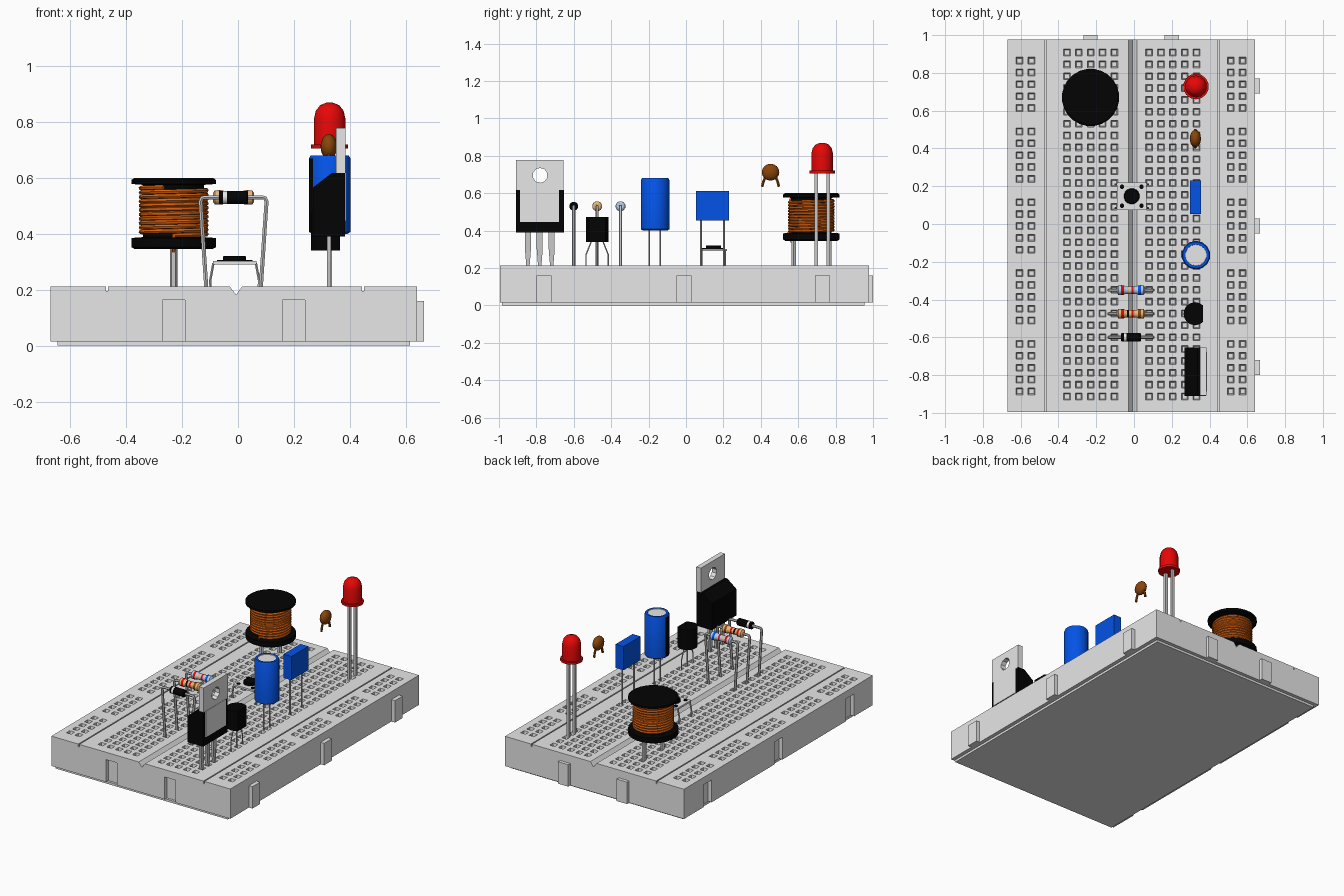
import bpy, bmesh, math
from mathutils import Vector

if "Cube" in bpy.data.objects:
    bpy.data.objects.remove(bpy.data.objects["Cube"])

def material(name, r, g, b):
    m = bpy.data.materials.new(name)
    m.diffuse_color = (r, g, b, 1)
    m.use_nodes = True
    m.node_tree.nodes["Principled BSDF"].inputs["Base Color"].default_value = m.diffuse_color
    return m

BOARD = material("board_grey", 0.84, 0.84, 0.84)
BLACK = material("black", 0.001, 0.001, 0.001)
COPPER = material("copper", 0.70, 0.12, 0.005)
METAL = material("lead_grey", 0.58, 0.58, 0.58)
SILVER = material("silver", 0.80, 0.80, 0.80)
RED = material("red", 0.85, 0.002, 0.002)
BLUE = material("blue", 0.001, 0.09, 0.82)
BROWN = material("brown", 0.25, 0.06, 0.003)
TAN = material("tan", 0.85, 0.50, 0.21)
PALE = material("pale_blue", 0.50, 0.65, 0.85)

def finish(name, bm, mats, smooth=None):
    bmesh.ops.recalc_face_normals(bm, faces=bm.faces)
    me = bpy.data.meshes.new(name)
    bm.to_mesh(me)
    bm.free()
    for m in mats:
        me.materials.append(m)
    ob = bpy.data.objects.new(name, me)
    bpy.context.collection.objects.link(ob)
    bpy.ops.object.select_all(action='DESELECT')
    ob.select_set(True)
    bpy.context.view_layer.objects.active = ob
    if smooth:
        bpy.ops.object.shade_smooth_by_angle(angle=math.radians(smooth))
    return ob

def prism(name, pts, axis, a, b, mat, smooth=None):
    """Extrude a 2D outline along an axis from a to b."""
    place = {'x': lambda u, v, t: (t, u, v), 'y': lambda u, v, t: (u, t, v),
             'z': lambda u, v, t: (u, v, t)}[axis]
    bm = bmesh.new()
    lo = [bm.verts.new(place(u, v, a)) for u, v in pts]
    hi = [bm.verts.new(place(u, v, b)) for u, v in pts]
    bm.faces.new(lo)
    bm.faces.new(hi)
    n = len(pts)
    for i in range(n):
        j = (i + 1) % n
        bm.faces.new((lo[i], lo[j], hi[j], hi[i]))
    return finish(name, bm, [mat], smooth)

def box(name, x0, x1, y0, y1, z0, z1, mat):
    return prism(name, [(x0, y0), (x1, y0), (x1, y1), (x0, y1)], 'z', z0, z1, mat)

def lathe(name, profile, centre, mats, n=16, axis='z', smooth=35):
    """Spin (radius, height, material of the segment above) about an axis."""
    bm = bmesh.new()
    c = Vector(centre)
    rings = []
    for r, h, _ in profile:
        ring = []
        for i in range(n):
            a = 2 * math.pi * (i + 0.5) / n
            u, v = r * math.cos(a), r * math.sin(a)
            ring.append(bm.verts.new(c + Vector((u, v, h) if axis == 'z' else (h, u, v))))
        rings.append(ring)
    for k in range(len(rings) - 1):
        for i in range(n):
            j = (i + 1) % n
            f = bm.faces.new((rings[k][i], rings[k][j], rings[k + 1][j], rings[k + 1][i]))
            f.material_index = profile[k][2]
    bm.faces.new(rings[0]).material_index = profile[0][2]
    bm.faces.new(rings[-1]).material_index = profile[-1][2]
    return finish(name, bm, mats, smooth)

def wire(name, pts, r, mat):
    cu = bpy.data.curves.new(name, 'CURVE')
    cu.dimensions = '3D'
    cu.bevel_depth, cu.bevel_resolution, cu.use_fill_caps = r, 1, True
    sp = cu.splines.new('POLY')
    sp.points.add(len(pts) - 1)
    for p, co in zip(sp.points, pts):
        p.co = (*co, 1)
    cu.materials.append(mat)
    ob = bpy.data.objects.new(name, cu)
    bpy.context.collection.objects.link(ob)
    bpy.ops.object.select_all(action='DESELECT')
    ob.select_set(True)
    bpy.context.view_layer.objects.active = ob
    bpy.ops.object.convert(target='MESH')
    bpy.ops.object.shade_smooth_by_angle(angle=math.radians(50))

def cut(target, cutter):
    cutter.hide_render = True
    bpy.context.view_layer.objects.active = target
    m = target.modifiers.new("cut", 'BOOLEAN')
    m.operation, m.object, m.solver = 'DIFFERENCE', cutter, 'EXACT'
    bpy.ops.object.modifier_apply(modifier=m.name)
    bpy.data.objects.remove(cutter)

# Board: four strips with funnel-shaped pin holes
TOP, BASE, Y0, Y1, PITCH, HOLE = 0.212, 0.015, -0.995, 0.978, 0.0628, 0.018

def strip(name, x0, x1, hole_x, hole_y):
    xs = sorted([x0, x1] + [x + s for x in hole_x for s in (-HOLE, HOLE)])
    ys = sorted([Y0, Y1] + [y + s for y in hole_y for s in (-HOLE, HOLE)])
    bm = bmesh.new()
    v = [[bm.verts.new((x, y, TOP)) for y in ys] for x in xs]
    pits = []
    for i in range(len(xs) - 1):
        for j in range(len(ys) - 1):
            f = bm.faces.new((v[i][j], v[i + 1][j], v[i + 1][j + 1], v[i][j + 1]))
            if i % 2 and j % 2:
                pits.append(f)
    bm.normal_update()
    rim = [e for e in bm.edges if e.is_boundary]
    bmesh.ops.inset_individual(bm, faces=pits, thickness=0.008, depth=-0.04)
    ret = bmesh.ops.extrude_edge_only(bm, edges=rim)['geom']
    for w in ret:
        if isinstance(w, bmesh.types.BMVert):
            w.co.z = BASE
    bmesh.ops.holes_fill(bm, edges=[e for e in bm.edges if e.is_boundary], sides=0)
    return finish(name, bm, [BOARD])

main_y = [0.908 - PITCH * i for i in range(30)]
rail_y = [0.865 - 0.375 * g - PITCH * i for g in range(5) for i in range(5)]
left_rail = strip("left_rail", -0.67, -0.473, [-0.606, -0.543], rail_y)
left_field = strip("left_field", -0.465, -0.03, [-0.355 + PITCH * i for i in range(5)], main_y)
right_field = strip("right_field", 0.015, 0.443, [0.08 + PITCH * i for i in range(5)], main_y)
right_rail = strip("right_rail", 0.451, 0.64, [0.512, 0.575], rail_y)

# Floors of the narrow grooves and the V-shaped centre channel
box("left_groove", -0.473, -0.465, Y0, Y1, BASE, 0.195, BOARD)
box("right_groove", 0.443, 0.451, Y0, Y1, BASE, 0.195, BOARD)
prism("centre_channel", [(-0.03, BASE), (0.015, BASE), (0.015, TOP), (-0.007, 0.182), (-0.03, TOP)],
      'y', Y0, Y1, BOARD)
box("backing_sheet", -0.645, 0.615, -0.985, 0.955, 0, BASE, BOARD)

# Joining notches on the left and front, matching tabs on the right and back
for y in (-0.76, -0.01, 0.73):
    cut(left_rail, box("notch_cutter", -0.72, -0.643, y - 0.042, y + 0.042, -0.05, 0.163, BOARD))
    box("right_tab", 0.63, 0.666, y - 0.04, y + 0.04, BASE, 0.16, BOARD)
for x, field in ((-0.23, left_field), (0.2, right_field)):
    cut(field, box("notch_cutter", x - 0.04, x + 0.04, -1.05, -0.97, -0.05, 0.163, BOARD))
    box("back_tab", x - 0.038, x + 0.038, 0.97, 1.0, BASE, 0.16, BOARD)

# Wound inductor
IX, IY = -0.23, 0.67
lathe("inductor_core", [(0.14, 0.345, 0), (0.152, 0.352, 0), (0.152, 0.385, 0), (0.11, 0.388, 0),
      (0.11, 0.575, 0), (0.152, 0.578, 0), (0.152, 0.593, 0), (0.142, 0.6, 0)], (IX, IY, 0), [BLACK], 24)
turns, seg = 11, 20
wire("inductor_winding", [(IX, IY - 0.1, 0.335), (IX, IY - 0.125, 0.37)] +
     [(IX + 0.117 * math.sin(2 * math.pi * i / seg), IY - 0.117 * math.cos(2 * math.pi * i / seg),
       0.395 + 0.172 * i / (turns * seg)) for i in range(turns * seg)], 0.0084, COPPER)
for y in (IY - 0.095, IY + 0.095):
    wire("inductor_leg", [(IX, y, 0.2), (IX, y, 0.36)], 0.014, METAL)

# Light-emitting diode
PX = 0.328
lathe("led_lens", [(0.068, 0.705, 0), (0.068, 0.72, 0), (0.058, 0.72, 0), (0.058, 0.81, 0), (0.051, 0.84, 0),
      (0.035, 0.86, 0), (0.012, 0.869, 0)], (PX, 0.728, 0), [RED], 14)
for y in (0.696, 0.76):
    box("led_leg", PX - 0.009, PX + 0.009, y - 0.009, y + 0.009, 0.2, 0.71, METAL)

# Ceramic disc capacitor with short coated legs
bm = bmesh.new()
bmesh.ops.create_uvsphere(bm, u_segments=12, v_segments=8, radius=1)
for v in bm.verts:
    v.co = (0.325 + 0.03 * v.co.x, 0.452 + 0.047 * v.co.y, 0.712 + 0.045 * v.co.z)
finish("disc_capacitor", bm, [BROWN], 60)
for s in (-1, 1):
    wire("disc_capacitor_leg", [(0.325, 0.452 + s * 0.025, 0.69), (0.325, 0.452 + s * 0.037, 0.665),
         (0.325, 0.452 + s * 0.045, 0.634)], 0.008, BROWN)

# Box film capacitor
box("film_capacitor", 0.296, 0.354, 0.053, 0.23, 0.455, 0.612, BLUE)
for y in (0.08, 0.202):
    wire("film_capacitor_leg", [(0.325, y, 0.2), (0.325, y, 0.46)], 0.006, METAL)

# Electrolytic can with silver top and black stripe on its left
can = lathe("electrolytic_can", [(0.066, 0.4, 0), (0.076, 0.407, 0), (0.076, 0.425, 0), (0.076, 0.67, 0),
            (0.07, 0.68, 0), (0.057, 0.68, 1), (0.056, 0.676, 1)], (PX, -0.165, 0), [BLUE, SILVER, BLACK], 14)
for p in can.data.polygons:
    d = p.center - Vector((PX, -0.165, p.center.z))
    if d.x < -0.06 and d.y < 0.01 and p.center.z < 0.67:
        p.material_index = 2
for y in (-0.197, -0.138):
    wire("electrolytic_leg", [(PX, y, 0.2), (PX, y, 0.41)], 0.005, METAL)

# Small half-round transistor
arc = [math.radians(47 + 266 * i / 12) for i in range(13)]
prism("small_transistor", [(0.323 + 0.061 * math.cos(a), -0.475 + 0.061 * math.sin(a)) for a in arc],
      'z', 0.34, 0.472, BLACK, 35)
for s in (-1, 0, 1):
    wire("small_transistor_leg", [(0.323, -0.475 + s * 0.06, 0.2), (0.323, -0.475 + s * 0.06, 0.27),
         (0.323, -0.475 + s * 0.03, 0.345)], 0.004, METAL)

# Power transistor with metal tab
prism("power_body", [(0.268, 0.39), (0.382, 0.39), (0.382, 0.617), (0.335, 0.617), (0.268, 0.565)],
      'y', -0.91, -0.653, BLACK)
tab = box("power_tab", 0.35, 0.384, -0.908, -0.655, 0.617, 0.778, SILVER)
cut(tab, lathe("tab_hole", [(0.04, -0.1, 0), (0.04, 0.1, 0)], (0.367, -0.78, 0.695), [SILVER], 10, 'x'))
box("power_back_plate", 0.376, 0.386, -0.888, -0.678, 0.445, 0.617, SILVER)
for y in (-0.845, -0.782, -0.718):
    prism("power_leg", [(y - 0.008, 0.2), (y + 0.008, 0.2), (y + 0.016, 0.3), (y + 0.016, 0.395),
          (y - 0.016, 0.395), (y - 0.016, 0.3)], 'x', 0.318, 0.333, METAL)

# Two banded resistors and a diode on bent leads
AX, AZ = -0.016, 0.53
def leads(name, y):
    for s in (-1, 1):
        wire(name, [(AX + s * 0.097, y, 0.2), (AX + s * 0.118, y, 0.515), (AX + s * 0.113, y, 0.528),
                    (AX + s * 0.1, y, AZ), (AX + s * 0.04, y, AZ)], 0.0085, METAL)

def resistor(name, y, mats):
    lathe(name, [(0.016, -0.074, 0), (0.026, -0.067, 0), (0.027, -0.052, 1), (0.026, -0.038, 0),
          (0.021, -0.031, 0), (0.021, -0.022, 2), (0.021, -0.01, 0), (0.021, 0.002, 1), (0.021, 0.014, 0),
          (0.021, 0.031, 0), (0.026, 0.038, 3), (0.027, 0.052, 0), (0.026, 0.067, 0), (0.016, 0.074, 0)],
          (AX, y, AZ), mats, 12, 'x')
    leads(name + "_lead", y)

resistor("blue_resistor", -0.35, [PALE, RED, TAN, BLUE])
resistor("tan_resistor", -0.475, [TAN, RED, BLACK, BROWN])
lathe("diode", [(0.021, -0.052, 0), (0.024, -0.048, 0), (0.024, -0.037, 1), (0.024, -0.024, 0),
      (0.024, 0.048, 0), (0.021, 0.052, 0)], (AX, -0.6, AZ), [BLACK, SILVER], 12, 'x')
leads("diode_lead", -0.6)

# Push button: plate, cap, corner rivets and legs
BX, BY = -0.012, 0.147
box("button_plate", BX - 0.078, BX + 0.078, BY - 0.073, BY + 0.073, 0.29, 0.302, SILVER)
lathe("button_cap", [(0.042, 0.3, 0), (0.042, 0.318, 0), (0.038, 0.321, 0)], (BX, BY, 0), [BLACK], 16)
for sx in (-1, 1):
    for sy in (-1, 1):
        lathe("button_rivet", [(0.012, 0.3, 0), (0.012, 0.306, 0)], (BX + sx * 0.052, BY + sy * 0.05, 0), [BLACK], 8)
        wire("button_leg", [(BX + sx * 0.085, BY + sy * 0.063, 0.2), (BX + sx * 0.088, BY + sy * 0.063, 0.23),
             (BX + sx * 0.076, BY + sy * 0.063, 0.295)], 0.005, METAL)
